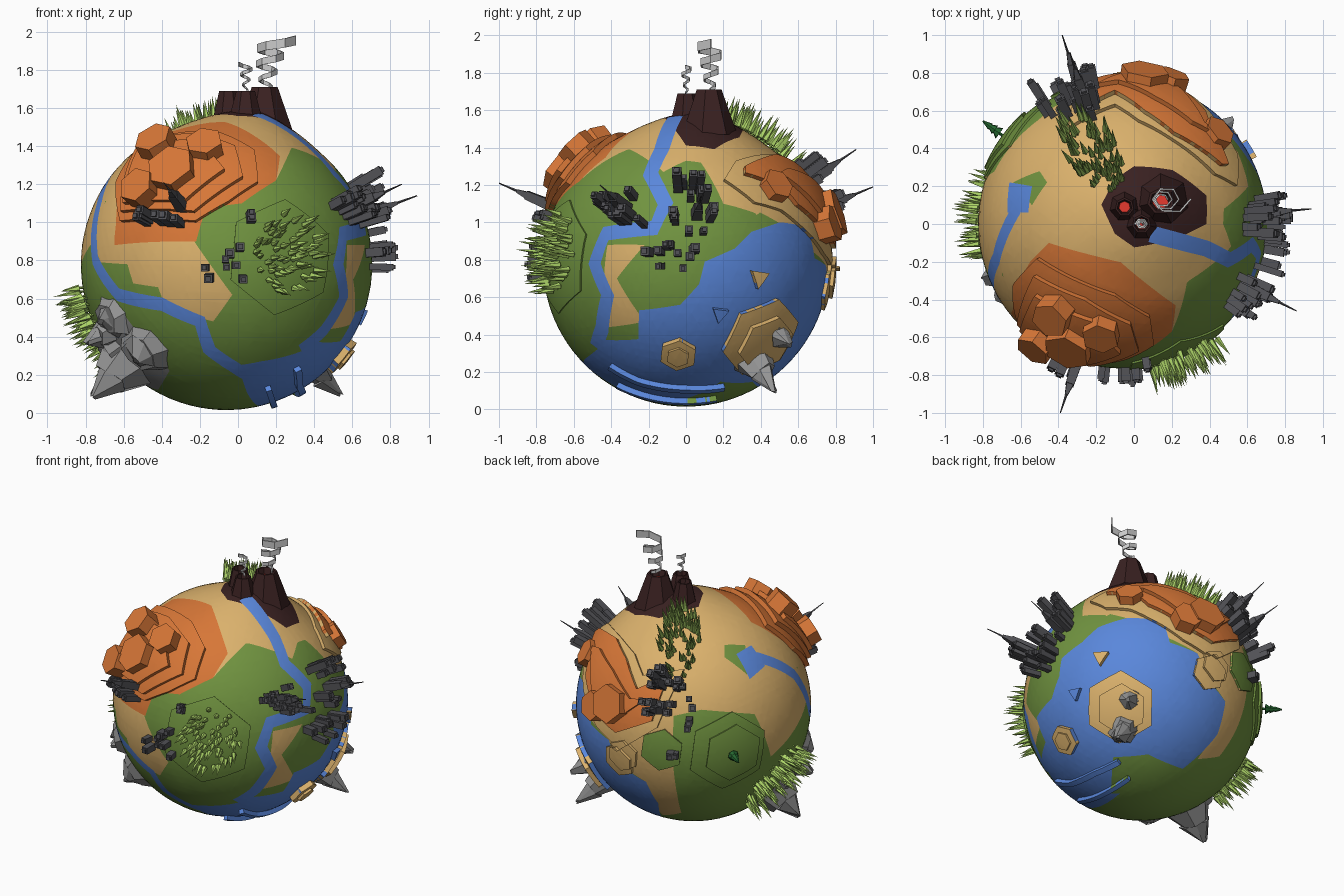
import bpy, bmesh, math, random
from mathutils import Vector, Matrix

if "Cube" in bpy.data.objects:
    bpy.data.objects.remove(bpy.data.objects["Cube"])

random.seed(4)
R, C = 0.765, Vector((-0.06, 0, 0.78))
COL = dict(green=(112, 146, 66), tan=(218, 176, 108), orange=(214, 118, 58), blue=(90, 134, 218),
           brown=(60, 38, 38), grey=(150, 150, 150), dark=(82, 82, 86), leaf=(172, 212, 104),
           pine=(40, 100, 50), lava=(230, 60, 50), smoke=(190, 190, 190))
NAMES = list(COL)
MATS = {}
for n, c in COL.items():
    MATS[n] = bpy.data.materials.new(n)
    MATS[n].diffuse_color = [(v / 255) ** 2.2 for v in c] + [1]

# Sketch views: direction towards the viewer, origin and unit scale of the drawing
Z = Vector((0, 0, 1))
VIEWS = {'F': ((0, -1, 0), -.06, .78, 1, 1), 'S': ((1, 0, 0), 0, .78, 1, 1), 'T': ((0, 0, 1), -.06, 0, 1, 1),
         'L': ((-.596, .711, .375), 692, 705, 1 / 155, -1 / 155),
         'D': ((.596, .711, -.375), 1143, 702, 1 / 155, -1 / 155)}


def P(view, a, b, r=R):
    """Direction from the planet centre to a point drawn in a view."""
    c, a0, b0, sa, sb = VIEWS[view]
    c = Vector(c).normalized()
    right = Vector((1, 0, 0)) if view == 'T' else Z.cross(c).normalized()
    u, v = (a - a0) * sa, (b - b0) * sb
    return (right * u + c.cross(right) * v + c * math.sqrt(max(0, r * r - u * u - v * v))).normalized()


def pts(view, *n):
    return [P(view, n[i], n[i + 1]) for i in range(0, len(n), 2)]


def ngon(d, r, n=6, rot=0):
    q = d.to_track_quat('Z', 'Y')
    return [(q @ Vector((r * math.cos(rot + i * math.tau / n), r * math.sin(rot + i * math.tau / n), R))).normalized()
            for i in range(n)]


def band(path, w):
    """Outline of a strip of width w along a path."""
    left, right = [], []
    for i, p in enumerate(path):
        t = path[min(i + 1, len(path) - 1)] - path[max(i - 1, 0)]
        s = p.cross(t).normalized() * (w / 2 / R)
        left.append((p + s).normalized())
        right.append((p - s).normalized())
    return left + right[::-1]


# Globe with a low swell under the volcano
planet = bmesh.new()
bmesh.ops.create_icosphere(planet, subdivisions=5, radius=R)
for v in planet.verts:
    ang = v.co.angle(Vector((.14, .06, .75)))
    v.co *= 1 + .085 * max(0, 1 - ang / .55) ** 1.5


def lift(faces, h):
    if faces:
        new = bmesh.ops.extrude_face_region(planet, geom=faces)['geom']
        for v in new:
            if isinstance(v, bmesh.types.BMVert):
                v.co += v.co.normalized() * h


def paint(poly, mat, h=0, mid=None):
    """Cut a polygon into the planet, colour it and raise it."""
    mid = mid or sum(poly, Vector()).normalized()
    q = mid.to_track_quat('Z', 'Y').inverted()
    lim = max(.12, min(mid.dot(p) for p in poly) - .08)
    near = [f for f in planet.faces if f.calc_center_median().normalized().dot(mid) > lim]
    geom = list({e for f in near for e in f.edges} | {v for f in near for v in f.verts}) + near
    for a, b in zip(poly, poly[1:] + poly[:1]):
        if a.cross(b).length > 1e-4:
            geom = bmesh.ops.bisect_plane(planet, geom=geom, dist=1e-5, plane_co=(0, 0, 0),
                                          plane_no=a.cross(b).normalized())['geom']
    flat = [(p.x / p.z, p.y / p.z) for p in (q @ p for p in poly)]
    hit = []
    for f in planet.faces:
        p = q @ f.calc_center_median().normalized()
        if p.z < lim - .05:
            continue
        x, y, inside = p.x / p.z, p.y / p.z, False
        for (x1, y1), (x2, y2) in zip(flat, flat[1:] + flat[:1]):
            if (y1 > y) != (y2 > y) and x < (x2 - x1) * (y - y1) / (y2 - y1) + x1:
                inside = not inside
        if inside:
            f.material_index = NAMES.index(mat)
            hit.append(f)
    if h:
        lift(hit, h)


# Sand regions on a green planet
paint(pts('S', -.3, 1.39, -.12, 1.27, .0, 1.33, .08, 1.32, .2, 1.1, .37, 1.05) + pts('D', 1108, 625)
      + pts('T', .1, .6, -.1, .65, -.42, .6) + pts('L', 690, 705) + pts('T', -.7, .2)
      + pts('F', -.68, 1.1, -.6, 1.05, -.2, 1.05, .2, 1.22, .28, 1.39), 'tan', 0, Z)
paint(pts('L', 645, 690, 655, 712, 690, 705, 745, 712, 762, 757, 800, 712) + pts('F', -.76, .9, -.7, 1.1)
      + pts('T', -.6, 0, -.4, .5), 'tan')
paint(pts('F', -.76, .9, -.72, .79, -.58, .78, -.55, .68, -.42, .66, -.38, .56, -.13, .48, -.03, .62, -.23, .9,
          -.17, 1.1, -.6, 1.2, -.7, 1.1), 'tan')
paint(pts('D', 1108, 622, 1170, 650, 1200, 665, 1210, 690, 1228, 712, 1200, 770, 1222, 765, 1240, 735, 1250, 690,
          1245, 650, 1225, 620, 1170, 590, 1110, 590), 'tan')
paint(pts('S', -.42, .88, -.22, .88, -.37, .7, -.22, .47, -.42, .44), 'tan')
paint(pts('T', -.64, .22, -.5, .28, -.46, .22, -.54, .1), 'green')
paint(pts('L', 628, 665, 645, 690, 640, 720, 622, 700), 'green')
# Orange plain, rock field and volcano floor
paint(pts('F', -.65, .88, -.22, .9, -.17, 1.07, .02, 1.1, .2, 1.22) +
      pts('T', .22, -.43, -.07, -.2, -.2, -.17, -.45, -.1, -.55, -.2, -.64, -.45), 'orange')
paint(pts('F', -.72, .5, -.6, .52, -.4, .3, -.36, .22, -.42, .12, -.55, .1, -.62, .3), 'grey')
paint(pts('T', -.17, .1, -.1, .23, 0, .3, .2, .28, .38, .15, .38, 0, .2, -.08, 0, -.12, -.1, -.05), 'brown')
# Sea, lake and rivers, all sunk together
paint(pts('S', -.25, .3, -.25, .53, -.03, .56, .07, .67, .1, .79, .26, .86, .35, .95) +
      pts('D', 1130, 628, 1165, 632, 1172, 655, 1200, 665, 1208, 690, 1228, 712,
          1220, 745, 1185, 780, 1150, 768, 1115, 770, 1113, 800, 1080, 795), 'blue')
paint(pts('F', 0, .25, .12, .27, .35, .33) + pts('S', -.5, .38, -.22, .38, -.1, .4, 0, .2, -.1, .06)
      + pts('F', .12, .03, .05, .1), 'blue')
paint(pts('T', -.67, .06, -.56, .06, -.54, .2, -.66, .22), 'blue')
paint(band(pts('T', -.62, .08, -.7, -.08) + pts('F', -.73, 1.1, -.75, .8, -.63, .62, -.4, .57, -.2, .48, -.15, .33,
                                               -.02, .24, .08, .18), .075), 'blue')
paint(band(pts('S', -.05, 1.53, -.13, 1.39, -.19, 1.26, -.11, 1.1, -.17, .97, -.43, .94, -.49, .78, -.42, .61,
               -.45, .43, -.48, .33), .085), 'blue')
lift([f for f in planet.faces if f.material_index == NAMES.index('blue')], -.018)
# Front mesa terraces
paint(pts('F', -.6, 1.0, -.22, 1.0, -.05, 1.1, .1, 1.2, .08, 1.36, -.1, 1.45, -.5, 1.38, -.62, 1.2), 'orange', .03)
paint(pts('F', -.58, 1.04, -.22, 1.04, .02, 1.21, -.02, 1.36, -.25, 1.42, -.5, 1.35), 'orange', .03)
paint(pts('F', -.55, 1.07, -.26, 1.08, -.07, 1.23, -.2, 1.37, -.48, 1.32), 'orange', .03)
# Back mesa on its sandy ledge
paint(pts('T', -.1, .62, .02, .54, .2, .44, .42, .26) + pts('S', .2, 1.22, .36, 1.1, .5, 1.06)
      + pts('D', 1150, 630, 1185, 653, 1215, 672, 1240, 655, 1228, 615), 'tan', .02)
paint(pts('T', -.1, .67, .05, .57, .2, .46, .44, .3) + pts('S', .3, 1.24, .5, 1.16)
      + pts('D', 1150, 618, 1190, 643, 1212, 655, 1236, 648, 1225, 618), 'orange', .025)
paint(pts('T', -.08, .7, .1, .62, .28, .5, .42, .42) + pts('D', 1145, 604, 1180, 628, 1212, 643, 1226, 630),
      'orange', .025)
# Stepped hexagons, islets and sea ridges
for v, a, b, r, h, n, m in [('D', 1217, 678, .11, .02, 6, 'tan'), ('L', 718, 750, .29, .012, 6, 'green'),
                            ('L', 722, 750, .2, .015, 6, 'green'), ('L', 650, 745, .15, .015, 6, 'green'),
                            ('L', 610, 755, .12, .02, 6, 'tan'), ('D', 1122, 722, .24, .03, 6, 'tan'),
                            ('D', 1124, 724, .16, .03, 6, 'tan'), ('D', 1068, 750, .1, .035, 6, 'tan'),
                            ('D', 1068, 750, .06, .015, 6, 'tan'), ('D', 1103, 671, .06, .03, 3, 'tan'),
                            ('D', 1078, 706, .05, .03, 3, 'tan'), ('D', 1188, 745, .17, -.02, 6, 'blue'),
                            ('S', .13, .52, .13, -.015, 6, 'blue'), ('F', .24, .82, .33, .01, 6, 'green')]:
    paint(ngon(P(v, a, b), r, n, .4), m, h)
paint(band(pts('S', -.4, .24, -.25, .16, 0, .12, .2, .13), .035), 'blue', .03)
paint(band(pts('S', -.36, .14, -.2, .08, 0, .055, .16, .07), .03), 'blue', .03)


def emit(name, bm, mats, loc=(0, 0, 0)):
    bmesh.ops.recalc_face_normals(bm, faces=bm.faces)
    me = bpy.data.meshes.new(name)
    bm.to_mesh(me)
    bm.free()
    for m in mats:
        me.materials.append(MATS[m])
    ob = bpy.data.objects.new(name, me)
    ob.location = loc
    bpy.context.collection.objects.link(ob)
    return ob


globe = emit('planet', planet, NAMES, C)
bpy.context.view_layer.objects.active = globe
globe.select_set(True)
bpy.ops.object.shade_smooth_by_angle(angle=math.radians(20))


def cone(bm, d, r0, r1, rad0, rad1, n, rot=0):
    """Tapered prism standing on the planet along direction d, from radius r0 to r1."""
    m = (Matrix.Translation(C + d * (r0 + r1) / 2) @ d.to_track_quat('Z', 'Y').to_matrix().to_4x4()
         @ Matrix.Rotation(rot, 4, 'Z'))
    return bmesh.ops.create_cone(bm, cap_ends=True, segments=n, radius1=rad0, radius2=rad1, depth=r1 - r0,
                                 matrix=m)['verts']


# Hexagonal mesa pillars
bm = bmesh.new()
for v, a, b, rad, top in [('F', -.45, 1.45, .105, .93), ('F', -.18, 1.43, .1, .9), ('F', -.36, 1.3, .13, .91),
                          ('F', -.54, 1.2, .1, .93), ('T', .06, .82, .13, .875), ('S', .8, 1.0, .1, .87),
                          ('T', .46, .5, .09, .84)]:
    cone(bm, P(v, a, b, top), .7, top, rad, rad, 6, .3)
emit('mesa_pillars', bm, ['orange'])

# Craggy mountains
for name, tips in [('land_mountain', [(-.7, -.2, -.69, .2), (-.66, -.4, -.3, .19), (-.48, -.5, -.5, .21),
                                      (-.66, -.18, -.5, .19), (-.74, -.3, -.42, .12)]),
                   ('island_mountain', [(.59, .47, -.68, .13), (.58, .55, -.43, .13), (.5, .42, -.54, .14)])]:
    bm = bmesh.new()
    for x, y, z, rad in tips:
        t = Vector((x, y, z))
        mid = R + (t.length - R) * .45
        vs = cone(bm, t.normalized(), .68, mid, rad, rad * .5, 7, x * 9)
        vs += cone(bm, t.normalized(), mid - .01, t.length, rad * .5, .012, 7, x * 9)
        for v in vs:
            v.co += Vector([random.uniform(-.015, .015) for _ in 'xyz'])
    emit(name, bm, ['grey'])

# Volcano cones, craters, lava
bm, lava = bmesh.new(), bmesh.new()
for x, y, top, rad, base in [(.14, .12, 1.71, .07, .155), (.04, 0, 1.69, .05, .11), (-.05, .09, 1.69, .05, .1)]:
    for z0, z1, a, b, out in [(1.47, top, base, rad, bm), (top - .05, top, rad * .6, rad * .8, bm),
                              (top - .001, top, rad, rad * .8, bm), (top - .05, top - .04, rad * .65, rad * .6, lava)]:
        bmesh.ops.create_cone(out, cap_ends=out is lava, segments=7, radius1=a, radius2=b, depth=z1 - z0,
                              matrix=Matrix.Translation((x, y, (z0 + z1) / 2)))
emit('volcano', bm, ['brown'])
emit('lava', lava, ['lava'])

# Spiral smoke ribbons
for x, y, z, h, r, w, drift, n in [(.15, .13, 1.7, .23, .095, .05, .06, 19), (.04, 0, 1.69, .13, .04, .022, 0, 16)]:
    bm, last = bmesh.new(), None
    for i in range(n):
        t = i / (n - 1)
        a, rr = i * math.pi / 3, r * (.35 + .65 * t)
        p = Vector((x + drift * t ** 3 + rr * math.cos(a), y + rr * .85 * math.sin(a), z + h * t))
        pair = [bm.verts.new(p), bm.verts.new(p + Z * w * (.35 + .65 * t))]
        if last:
            bm.faces.new((last[0], pair[0], pair[1], last[1]))
        last = pair
    ob = emit('smoke', bm, ['smoke'])
    ob.modifiers.new('thick', 'SOLIDIFY').thickness = .01


# Cities: boxes scattered in a rectangle of a view
def city(name, view, a0, a1, b0, b1, n, h0, h1):
    bm = bmesh.new()
    for _ in range(n):
        d = P(view, random.uniform(a0, a1), random.uniform(b0, b1))
        s, top = random.uniform(.024, .036), R + random.uniform(h0, h1)
        cone(bm, d, R - .03, top, s, s, 4, math.pi / 4)
        cone(bm, d, top, top + .012, s * .6, s * .6, 4, math.pi / 4)
    emit(name, bm, ['dark'])


city('river_city_west', 'S', -.43, -.22, .98, 1.14, 17, .06, .17)
city('river_city_east', 'S', -.06, .13, .92, 1.2, 13, .06, .19)
city('river_city_south', 'S', -.2, .05, .7, .9, 10, .06, .13)
city('back_city', 'T', -.46, -.16, .55, .71, 26, .05, .19)
city('mesa_city', 'F', -.5, -.28, .99, 1.04, 8, .1, .14)
city('village', 'F', -.21, .03, .69, .88, 8, .05, .09)
city('hill_village', 'F', -.04, .11, 1.01, 1.08, 2, .05, .08)
bm = bmesh.new()
for t in [(1.0, .08, .36), (.92, -.46, .42), (-.33, -1.0, .43), (-.32, 1.0, .41), (-.28, .91, .61)]:
    d, top = Vector(t).normalized(), Vector(t).length
    cone(bm, d, .72, top - .17, .045, .032, 4, math.pi / 4)
    cone(bm, d, top - .17, top - .11, .026, .012, 4, math.pi / 4)
    cone(bm, d, top - .11, top, .007, .003, 4)
emit('towers', bm, ['dark'])


# Forests: slim faceted cones scattered in an oval of a view
def forest(name, view, a, b, ra, rb, n, tilt, h):
    bm = bmesh.new()
    for _ in range(n):
        t, k = random.uniform(0, math.tau), math.sqrt(random.random())
        u, v = k * math.cos(t), k * math.sin(t)
        d = P(view, a + ra * u, b + rb * v + tilt * u)
        hh = h * random.uniform(.65, 1.1)
        cone(bm, d, R - .01, R + .025, .005, .005, 4)
        cone(bm, d, R + .02, R + .03 + hh, .018, 0, 5, t)
    emit(name, bm, ['leaf'])


forest('front_forest', 'F', .26, .84, .17, .21, 70, 0, .125)
forest('left_forest', 'L', 766, 777, 32, 16, 75, -26, .125)
forest('top_forest', 'T', -.21, .37, .16, .17, 75, -.09, .13)

# Lone pine on the stepped hexagon
bm = bmesh.new()
d = P('L', 720, 750)
cone(bm, d, R, .83, .008, .008, 5)
for i in range(3):
    cone(bm, d, .81 + i * .03, .86 + i * .03, .036 - i * .008, .004, 7)
emit('lone_pine', bm, ['pine'])

for m in bpy.data.materials:
    if m.users and not m.is_grease_pencil:
        m.use_nodes = True
        m.node_tree.nodes["Principled BSDF"].inputs["Base Color"].default_value = m.diffuse_color
